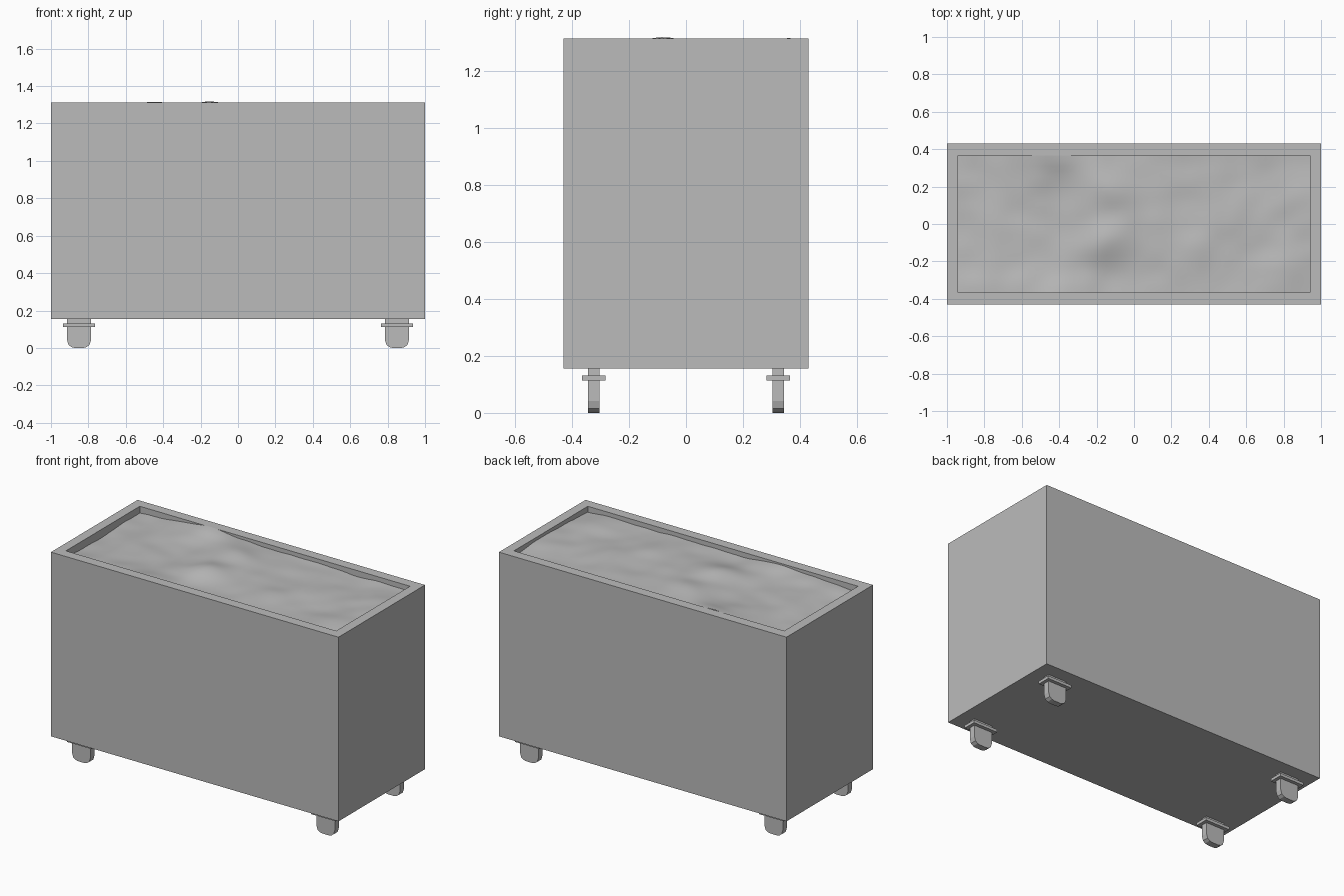
import bpy, bmesh, math
from mathutils import Vector, noise

if "Cube" in bpy.data.objects:
    bpy.data.objects.remove(bpy.data.objects["Cube"])

grey = bpy.data.materials.new("plain grey")
grey.diffuse_color = (0.5, 0.5, 0.5, 1)
grey.use_nodes = True
grey.node_tree.nodes["Principled BSDF"].inputs["Base Color"].default_value = grey.diffuse_color

HX, HY = 1.0, 0.43           # planter half sizes
IX, IY = 0.94, 0.367         # inner opening half sizes
BOTTOM, TOP = 0.155, 1.313


def finish(bm, name):
    bmesh.ops.recalc_face_normals(bm, faces=bm.faces)
    mesh = bpy.data.meshes.new(name)
    bm.to_mesh(mesh)
    bm.free()
    mesh.materials.append(grey)
    obj = bpy.data.objects.new(name, mesh)
    bpy.context.collection.objects.link(obj)
    return obj


def add_box(bm, centre, size):
    made = bmesh.ops.create_cube(bm, size=1)["verts"]
    bmesh.ops.scale(bm, vec=size, verts=made)
    bmesh.ops.translate(bm, vec=centre, verts=made)


# Planter box: rectangular loops running up the outside and down the inside
bm = bmesh.new()
levels = [(HX, HY, BOTTOM), (HX, HY, TOP), (IX, IY, TOP), (IX, IY, BOTTOM + 0.06)]
loops = [[bm.verts.new((sx * x, sy * y, z))
          for sx, sy in ((-1, -1), (1, -1), (1, 1), (-1, 1))] for x, y, z in levels]
for a, b in zip(loops, loops[1:]):
    for i in range(4):
        j = (i + 1) % 4
        bm.faces.new((a[i], a[j], b[j], b[i]))
bm.faces.new(loops[0][::-1])
bm.faces.new(loops[-1])
finish(bm, "planter_box")


# Soil: gently lumpy grid with a curved ridge left of the middle
def bump(x, y, cx, cy, rx, ry, h):
    return h * math.exp(-((x - cx) / rx) ** 2 - ((y - cy) / ry) ** 2)


def soil_height(x, y):
    z = 1.284 + 0.014 * noise.noise(Vector((x * 3.2, y * 4.0, 4.7)))
    z += 0.006 * noise.noise(Vector((x * 8, y * 8, 1.3)))
    z += bump(x, y, -0.15, -0.10, 0.13, 0.11, 0.036)
    z += bump(x, y, -0.12, 0.18, 0.15, 0.12, 0.028)
    z += bump(x, y, -0.45, 0.37, 0.16, 0.12, 0.024)
    z += bump(x, y, -0.35, -0.37, 0.16, 0.12, 0.024)
    z -= bump(x, y, -0.94, -0.1, 0.2, 0.5, 0.02)
    return min(z, 1.325)


bm = bmesh.new()
bmesh.ops.create_grid(bm, x_segments=64, y_segments=26, size=1)
for v in bm.verts:
    x, y = v.co.x * IX, v.co.y * IY
    v.co = (x, y, soil_height(x, y))
soil = finish(bm, "soil")
if soil.data.polygons[0].normal.z < 0:
    soil.data.flip_normals()
soil.data.shade_smooth()

# Feet: rounded slab with a flat mounting plate, one per corner
half = [(0.064, BOTTOM), (0.064, 0.042), (0.056, 0.016), (0.040, 0.004), (0.022, 0.0)]
profile = half + [(-x, z) for x, z in reversed(half)]
for sx, side in ((-1, "left"), (1, "right")):
    for sy, end in ((-1, "front"), (1, "back")):
        cx, cy = sx * 0.85, sy * 0.324
        bm = bmesh.new()
        face = bm.faces.new([bm.verts.new((cx + x, cy - 0.02, z)) for x, z in profile])
        ext = bmesh.ops.extrude_face_region(bm, geom=[face], use_keep_orig=True)["geom"]
        bmesh.ops.translate(bm, vec=(0, 0.04, 0),
                            verts=[g for g in ext if isinstance(g, bmesh.types.BMVert)])
        finish(bm, f"foot_{end}_{side}")

        bm = bmesh.new()
        add_box(bm, (cx, cy, 0.122), (0.17, 0.083, 0.018))
        finish(bm, f"foot_plate_{end}_{side}")
